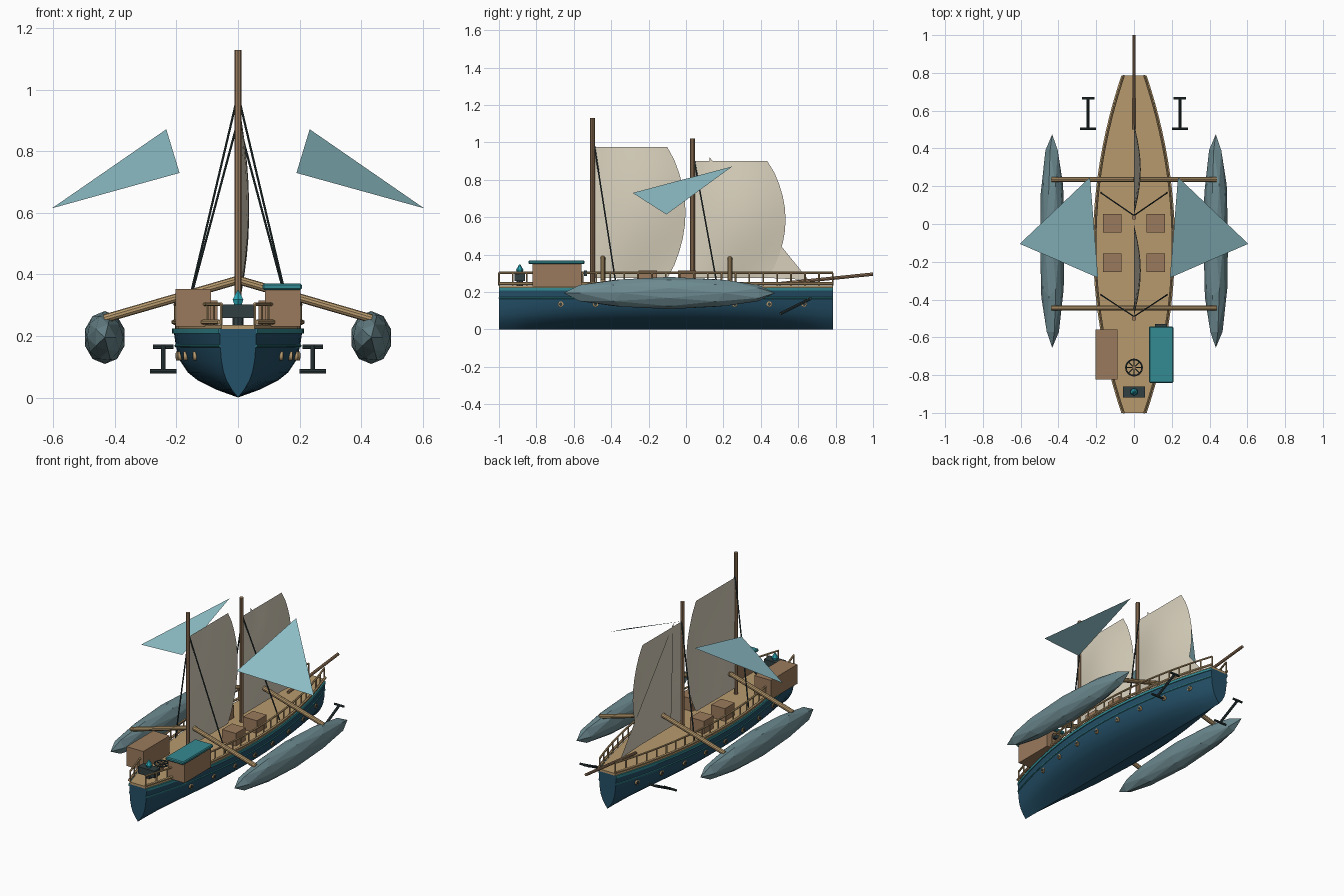
import bpy, bmesh, math
from mathutils import Vector, Matrix

if "Cube" in bpy.data.objects:
    bpy.data.objects.remove(bpy.data.objects["Cube"])


def material(name, r, g, b):
    m = bpy.data.materials.new(name)
    lin = [((c / 255 + 0.055) / 1.055) ** 2.4 for c in (r, g, b)]
    m.diffuse_color = (*lin, 1)
    m.use_nodes = True
    m.node_tree.nodes["Principled BSDF"].inputs["Base Color"].default_value = m.diffuse_color
    return m


DECK = material("light wood", 184, 154, 110)
BROWN = material("brown wood", 154, 122, 92)
HULL = material("deep blue", 36, 80, 104)
TEAL = material("teal paint", 52, 138, 146)
CYAN = material("bright cyan", 45, 170, 185)
DARK = material("dark iron", 48, 62, 64)
SAIL = material("cream canvas", 216, 208, 188)
FLOAT = material("grey teal", 108, 138, 144)
WING = material("pale blue cloth", 146, 196, 204)


def finish(name, bm, mat, smooth=False):
    me = bpy.data.meshes.new(name)
    bm.to_mesh(me)
    bm.free()
    me.materials.append(mat)
    if smooth:
        me.shade_smooth()
        me.set_sharp_from_angle(angle=math.radians(35))
    ob = bpy.data.objects.new(name, me)
    bpy.context.collection.objects.link(ob)
    return ob


def add_rod(bm, a, b, r, sides=8, r2=None):
    a, b = Vector(a), Vector(b)
    d = b - a
    rot = d.to_track_quat('Z', 'Y').to_matrix().to_4x4()
    bmesh.ops.create_cone(bm, cap_ends=True, segments=sides, radius1=r,
                          radius2=r if r2 is None else r2, depth=d.length,
                          matrix=Matrix.Translation((a + b) / 2) @ rot)


def rods(name, segments, r, mat, sides=8):
    bm = bmesh.new()
    for a, b in segments:
        add_rod(bm, a, b, r, sides)
    return finish(name, bm, mat, True)


def box(name, lo, hi, mat, bevel=0.0):
    bm = bmesh.new()
    lo, hi = Vector(lo), Vector(hi)
    bmesh.ops.create_cube(bm, size=1, matrix=Matrix.Translation((lo + hi) / 2)
                          @ Matrix.Diagonal((*(hi - lo), 1)))
    if bevel:
        bmesh.ops.bevel(bm, geom=bm.edges[:], offset=bevel, segments=1, affect='EDGES')
    return finish(name, bm, mat)


def chain(points):
    return list(zip(points[:-1], points[1:]))


# Half width of the hull along its length
Y0, Y1, N = -1.0, 0.785, 24
STATIONS = [Y0 + (Y1 - Y0) * i / N for i in range(N + 1)]


def half_width(y):
    t = (y - (Y0 + Y1) / 2) / ((Y1 - Y0) / 2)
    return 0.06 + 0.15 * (1 - t * t)


def loft(name, section, mat, smooth):
    """Sweep a closed section of (width factor, width offset, z) along the hull."""
    bm = bmesh.new()
    rings = [[bm.verts.new((half_width(y) * f + o, y, z)) for f, o, z in section]
             for y in STATIONS]
    n = len(section)
    for a, b in zip(rings[:-1], rings[1:]):
        for j in range(n):
            k = (j + 1) % n
            bm.faces.new((a[j], a[k], b[k], b[j]))
    bm.faces.new(rings[0])
    bm.faces.new(rings[-1][::-1])
    bmesh.ops.recalc_face_normals(bm, faces=bm.faces[:])
    return finish(name, bm, mat, smooth)


# Hull, deck and painted band
half = [(0.33, 0.025), (0.62, 0.055), (0.78, 0.082), (0.9, 0.12), (0.96, 0.165), (1, 0.222)]
loft("hull", [(-f, 0, z) for f, z in half[::-1]] + [(0, 0, 0.0)]
     + [(f, 0, z) for f, z in half], HULL, True)
loft("deck", [(-1, 0.006, 0.222), (1, -0.006, 0.222), (1, -0.006, 0.236), (-1, 0.006, 0.236)],
     DECK, False)
for s, side in ((-1, "left"), (1, "right")):
    loft(side + "_gunwale_band", [(s, -0.004 * s, 0.208), (s, 0.004 * s, 0.208),
                                  (s, 0.004 * s, 0.224), (s, -0.004 * s, 0.224)], TEAL, False)

    def edge(z, f=1.0, off=0.0):
        return [(s * (half_width(y) * f + off), y, z) for y in STATIONS]

    # Stripe, rails and posts
    rods(side + "_hull_stripe", chain(edge(0.168, 0.962)), 0.005, TEAL, 6)
    rods(side + "_lower_rail", chain(edge(0.245)), 0.008, DECK, 6)
    rods(side + "_upper_rail", chain(edge(0.303, 1, -0.006)), 0.006, DECK, 6)
    rods(side + "_rail_posts", list(zip(edge(0.236, 1, -0.006), edge(0.303, 1, -0.006)))[::1],
         0.0045, DECK, 6)

    # Portholes
    frames, panes = [], []
    for i in range(8):
        y = -0.67 + i * 0.186
        x = half_width(y) * 0.92
        frames.append(((s * (x - 0.015), y, 0.135), (s * (x + 0.008), y, 0.135)))
        panes.append(((s * x, y, 0.135), (s * (x + 0.010), y, 0.135)))
    rods(side + "_porthole_frames", frames, 0.015, DECK, 12)
    rods(side + "_porthole_panes", panes, 0.009, DARK, 12)

    # Outrigger float and its two beams
    bm = bmesh.new()
    bmesh.ops.create_icosphere(bm, subdivisions=2, radius=1,
                               matrix=Matrix.Translation((s * 0.433, -0.09, 0.195))
                               @ Matrix.Diagonal((0.068, 0.565, 0.086, 1))
                               @ Matrix.Rotation(math.pi / 2, 4, 'X'))
    finish(side + "_float", bm, FLOAT)
    rods(side + "_outrigger_beams", [((s * 0.435, y, 0.256), (0, y, 0.382))
                                     for y in (-0.445, 0.235)], 0.014, DECK, 10)

    # Shrouds
    rods(side + "_shrouds", [((0, -0.49, 0.985), (s * 0.175, -0.375, 0.245)),
                             ((0, 0.045, 0.9), (s * 0.175, 0.165, 0.245))], 0.004, DARK, 6)

    # Anchor
    rods(side + "_anchor_shank", [((s * 0.243, 0.505, 0.085), (s * 0.243, 0.665, 0.165))],
         0.008, DARK)
    rods(side + "_anchor_bars", [((s * 0.2, 0.505, 0.085), (s * 0.286, 0.505, 0.085)),
                                 ((s * 0.21, 0.665, 0.165), (s * 0.276, 0.665, 0.165))],
         0.007, DARK)

    # Side wing sail
    bm = bmesh.new()
    bm.faces.new([bm.verts.new(p) for p in ((s * 0.19, -0.285, 0.73), (s * 0.605, -0.105, 0.615),
                                            (s * 0.233, 0.248, 0.872))])
    bmesh.ops.recalc_face_normals(bm, faces=bm.faces[:])
    if bm.faces[:][0].normal.z < 0:
        bmesh.ops.reverse_faces(bm, faces=bm.faces[:])
    finish(side + "_wing_sail", bm, WING)

    # Deck crates
    for y, place in ((0.005, "front"), (-0.205, "rear")):
        box(f"{side}_{place}_crate", (s * 0.115 - 0.048, y - 0.049, 0.236),
            (s * 0.115 + 0.048, y + 0.049, 0.316), BROWN)

    # Cabin
    box(side + "_cabin", (s * 0.145 - 0.058, -0.822, 0.23), (s * 0.145 + 0.058, -0.558, 0.352), BROWN)

box("cabin_roof", (0.08, -0.842, 0.35), (0.208, -0.542, 0.37), TEAL, 0.005)
box("cabin_lamp", (0.112, -0.545, 0.285), (0.175, -0.53, 0.315), DARK)

# Masts and bowsprit
rods("aft_mast", [((0, -0.5, 0.2), (0, -0.5, 1.13))], 0.0125, BROWN, 10)
rods("fore_mast", [((0, 0.035, 0.2), (0, 0.035, 1.022))], 0.0125, BROWN, 10)
rods("bowsprit", [((0, 0.5, 0.245), (0, 1.0, 0.296))], 0.009, BROWN, 8)


# Bulging sails
def sail(name, y0, width, z0, z1):
    bm = bmesh.new()
    n = 10
    grid = []
    for i in range(n + 1):
        v = i / n
        w = width * (1 + 0.25 * math.sin(math.pi * min(1, v * 1.0)) ** 0.8)
        grid.append([bm.verts.new((0.036 * math.sin(math.pi * v) * math.sin(math.pi * j / n),
                                   y0 + w * j / n, z0 + (z1 - z0) * v)) for j in range(n + 1)])
    for a, b in zip(grid[:-1], grid[1:]):
        for j in range(n):
            bm.faces.new((a[j], a[j + 1], b[j + 1], b[j]))
    finish(name, bm, SAIL, True)


sail("aft_sail", -0.49, 0.39, 0.275, 0.975)
sail("fore_sail", 0.045, 0.39, 0.275, 0.9)

# Jib
bm = bmesh.new()
bm.faces.new([bm.verts.new(p) for p in ((0, 0.125, 0.922), (0, 0.15, 0.29), (0, 0.655, 0.265))])
finish("jib_sail", bm, SAIL)

# Steering wheel
R, C = 0.043, Vector((0, -0.76, 0.275))
rim = [C + Vector((R * math.cos(a), R * math.sin(a), 0))
       for a in (math.tau * i / 16 for i in range(17))]
rods("wheel_rim", chain(rim), 0.005, DARK, 6)
rods("wheel_spokes", [(C, rim[i]) for i in range(0, 16, 2)], 0.004, DARK, 6)
rods("wheel_post", [((0, -0.76, 0.23), (0, -0.76, 0.282))], 0.01, BROWN, 8)

# Brazier with glowing crystal
box("brazier", (-0.058, -0.918, 0.258), (0.058, -0.86, 0.302), DARK)
rods("brazier_foot", [((0, -0.889, 0.23), (0, -0.889, 0.26))], 0.018, DARK, 8)
bm = bmesh.new()
add_rod(bm, (0, -0.889, 0.3), (0, -0.889, 0.318), 0.013, 6, 0.02)
add_rod(bm, (0, -0.889, 0.318), (0, -0.889, 0.348), 0.02, 6, 0.003)
finish("flame", bm, CYAN)
